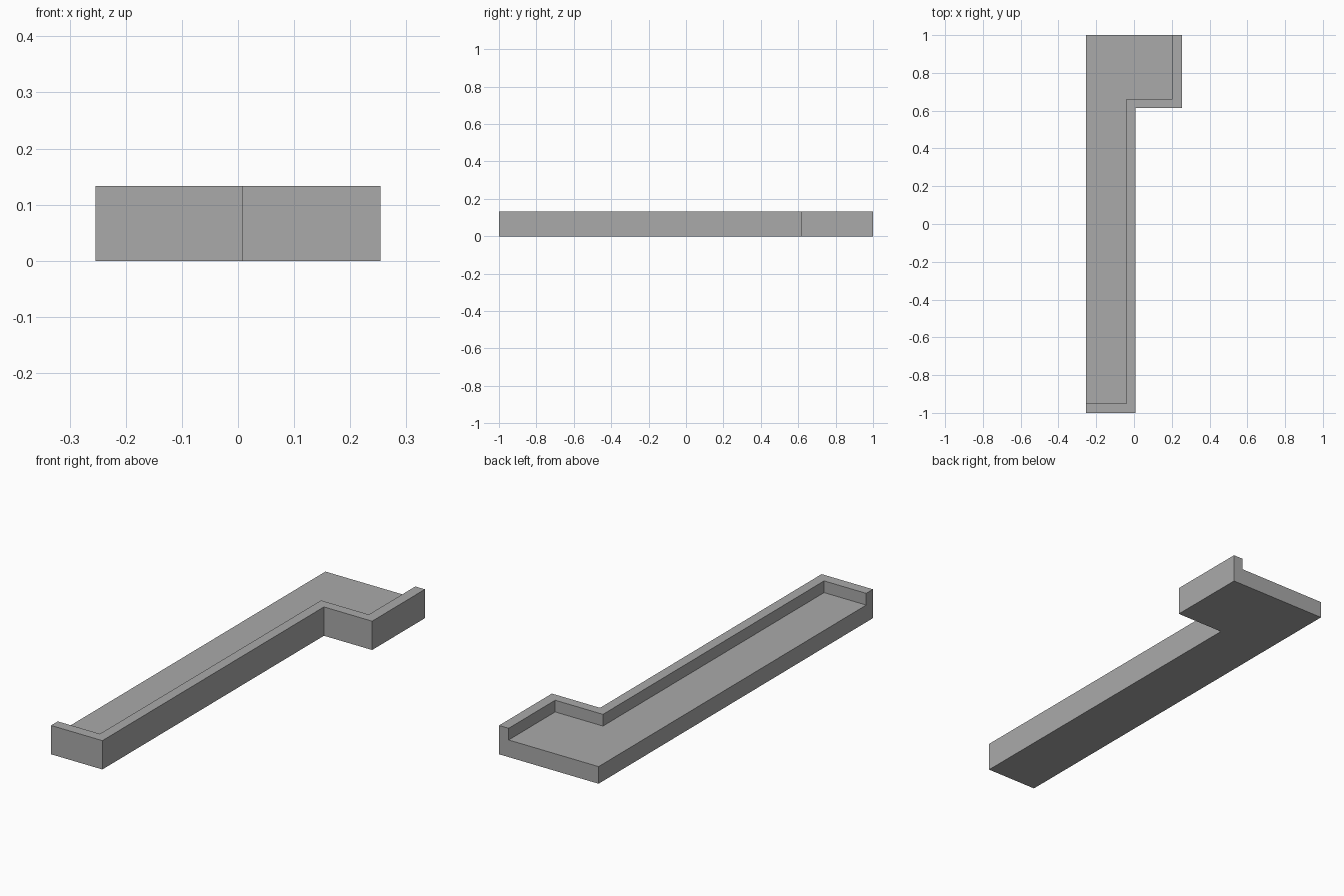
import bpy, bmesh, math

if "Cube" in bpy.data.objects:
    bpy.data.objects.remove(bpy.data.objects["Cube"])

HEIGHT, FLOOR = 0.133, 0.079

# Plan lines: outer edge of the raised rim, and its inner edge
outer = [(-0.254, -1), (0.008, -1), (0.008, 0.615), (0.254, 0.615), (0.254, 1)]
inner = [(-0.254, -0.951), (-0.039, -0.951), (-0.039, 0.661), (0.205, 0.661), (0.205, 1)]
back_corner = (-0.254, 1)

bm = bmesh.new()


def add_verts(points):
    return [bm.verts.new((x, y, 0)) for x, y in points]


def raise_faces(faces, height):
    result = bmesh.ops.extrude_face_region(bm, geom=faces)["geom"]
    verts = [g for g in result if isinstance(g, bmesh.types.BMVert)]
    bmesh.ops.translate(bm, vec=(0, 0, height), verts=verts)
    return [g for g in result if isinstance(g, bmesh.types.BMFace)]


# Plan faces: the tray floor and the rim around it
out_v, in_v, corner = add_verts(outer), add_verts(inner), add_verts([back_corner])
plan = [bm.faces.new(in_v + corner), bm.faces.new(out_v + in_v[::-1])]
bottom = [[v.co.copy() for v in f.verts] for f in plan]

# Raise the whole slab, then the rim alone
tops = raise_faces(plan, FLOOR)
rim = [f for f in tops if any(v.co.y < -0.99 for v in f.verts)]
raise_faces(rim, HEIGHT - FLOOR)

# Make sure the underside is closed, then merge flat seams
bm.verts.ensure_lookup_table()
if not any(all(v.co.z < 0.001 for v in f.verts) for f in bm.faces):
    for points in bottom:
        bm.faces.new([bm.verts.new(p) for p in points])
    bmesh.ops.remove_doubles(bm, verts=bm.verts[:], dist=0.0001)
bmesh.ops.recalc_face_normals(bm, faces=bm.faces[:])
bmesh.ops.dissolve_limit(bm, angle_limit=math.radians(1),
                         verts=bm.verts[:], edges=bm.edges[:])

mesh = bpy.data.meshes.new("rimmed_l_slab")
bm.to_mesh(mesh)
bm.free()
slab = bpy.data.objects.new("rimmed_l_slab", mesh)
bpy.context.collection.objects.link(slab)

# Plain grey
grey = bpy.data.materials.new("plain grey")
grey.diffuse_color = (0.4, 0.4, 0.4, 1)
grey.use_nodes = True
grey.node_tree.nodes["Principled BSDF"].inputs["Base Color"].default_value = grey.diffuse_color
mesh.materials.append(grey)
